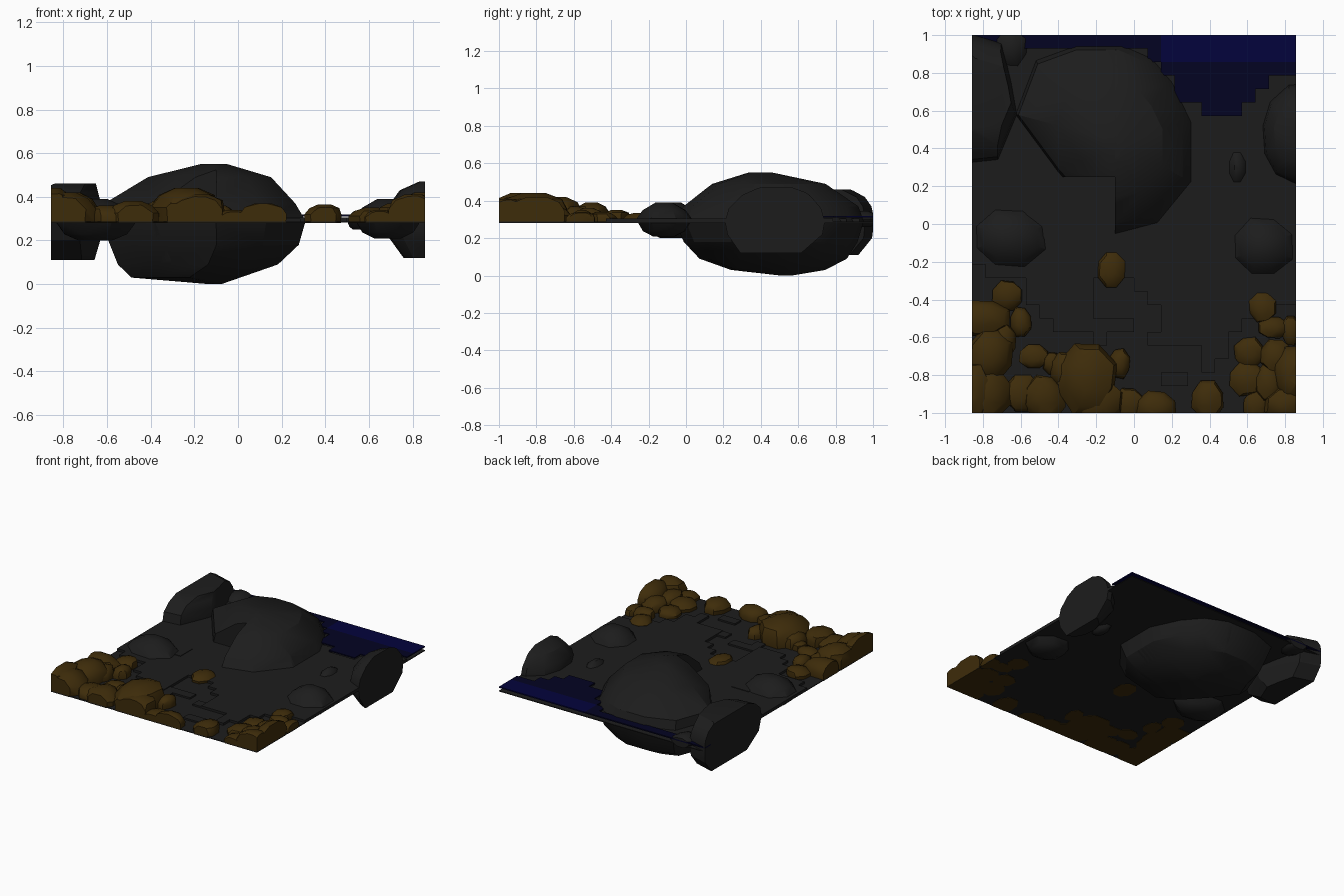
import bpy, bmesh, random
from math import sin, cos, pi, radians
from mathutils import Vector

random.seed(4)
if "Cube" in bpy.data.objects:
    bpy.data.objects.remove(bpy.data.objects["Cube"])

CELL = 1 / 14
HALF_X = 12 * CELL
BASE = 0.28


def material(name, colour):
    mat = bpy.data.materials.new(name)
    mat.use_nodes = True
    mat.diffuse_color = (*colour, 1)
    bsdf = mat.node_tree.nodes["Principled BSDF"]
    bsdf.inputs["Base Color"].default_value = (*colour, 1)
    bsdf.inputs["Roughness"].default_value = 0.9
    return mat


STONE = material("dark stone", (0.012, 0.012, 0.012))
EARTH = material("brown earth", (0.048, 0.025, 0.003))
WATER = material("deep water", (0.001, 0.001, 0.016))
BRIGHT = material("bright water", (0.001, 0.001, 0.045))


def finish(name, bm, *mats):
    bmesh.ops.recalc_face_normals(bm, faces=bm.faces)
    mesh = bpy.data.meshes.new(name)
    bm.to_mesh(mesh)
    bm.free()
    for mat in mats:
        mesh.materials.append(mat)
    obj = bpy.data.objects.new(name, mesh)
    bpy.context.collection.objects.link(obj)
    return obj


def clip(bm, point, normal):
    cut = bmesh.ops.bisect_plane(
        bm, geom=bm.verts[:] + bm.edges[:] + bm.faces[:],
        plane_co=point, plane_no=normal, clear_outer=True)
    edges = [e for e in cut["geom_cut"] if isinstance(e, bmesh.types.BMEdge)]
    if len(edges) > 2:
        bmesh.ops.holes_fill(bm, edges=edges, sides=0)


def rock(name, outline, rings, mat, cuts=(), crease=28):
    """Hull of a plan outline repeated at (z, scale, dx, dy), trimmed to the tile."""
    bm = bmesh.new()
    mid = sum((Vector(p) for p in outline), Vector((0, 0))) / len(outline)
    for z, scale, dx, dy in rings:
        for p in outline:
            q = mid + (Vector(p) - mid) * scale
            bm.verts.new((q.x + dx, q.y + dy, z))
    hull = bmesh.ops.convex_hull(bm, input=bm.verts)
    loose = {g for g in hull["geom_interior"] if isinstance(g, bmesh.types.BMVert)}
    bmesh.ops.delete(bm, geom=list(loose), context="VERTS")
    for side in (-1, 1):
        clip(bm, (side * HALF_X, 0, 0), (side, 0, 0))
        clip(bm, (0, side, 0), (0, side, 0))
    for point, normal in cuts:
        clip(bm, point, normal)
    obj = finish(name, bm, mat)
    bpy.ops.object.select_all(action="DESELECT")
    obj.select_set(True)
    bpy.context.view_layer.objects.active = obj
    bpy.ops.object.shade_smooth_by_angle(angle=radians(crease))


def oval(cx, cy, rx, ry, count=8, wobble=0.08):
    points = []
    for i in range(count):
        a = 2 * pi * (i + 0.5) / count
        r = 1.04 + random.uniform(-wobble, wobble)
        points.append((cx + rx * r * cos(a), cy + ry * r * sin(a)))
    return points


def box(bm, x0, x1, y0, y1, z0, z1):
    made = bmesh.ops.create_cube(bm, size=1)["verts"]
    for v in made:
        v.co = ((x0 + x1) / 2 + v.co.x * (x1 - x0),
                (y0 + y1) / 2 + v.co.y * (y1 - y0),
                (z0 + z1) / 2 + v.co.z * (z1 - z0))
    return {f for v in made for f in v.link_faces}


# Thin ground sheet, with a stepped terrace whose front edge follows the cells
bm = bmesh.new()
box(bm, -HALF_X, HALF_X, -1, 1, BASE + 0.002, BASE + 0.008)
finish("ground_sheet", bm, STONE)

terrace_rows = [11, 10, 10, 10, 8, 7, 6, 6, 6, 10, 10, 10,
                9, 8, 5, 5, 5, 3, 4, 6, 7, 7, 8, 8]
water_rows = [1] * 13 + [2, 3, 5, 5, 6, 6, 6, 5, 4, 3, 3]
bm = bmesh.new()
for i, (front, back) in enumerate(zip(terrace_rows, water_rows)):
    x = -HALF_X + i * CELL
    box(bm, x, x + CELL, -1 + front * CELL, 1 - back * CELL, BASE + 0.006, 0.305)
for i, row, wide, deep in ((14, 2, 2, 1), (13, 5, 1, 1), (10, 6, 2, 1), (9, 5, 1, 2)):
    x, y = -HALF_X + i * CELL, -1 + row * CELL
    box(bm, x, x + wide * CELL, y, y + deep * CELL, BASE + 0.006, 0.3)
box(bm, -8 * CELL, -6 * CELL, -CELL, CELL, 0.3, 0.309)
finish("stepped_terrace", bm, STONE)

# Water sheet along the back, brighter where it is deep
bm = bmesh.new()
for i, rows in enumerate(water_rows):
    x = -HALF_X + i * CELL
    for row in range(rows):
        y = 1 - row * CELL
        faces = box(bm, x, x + CELL, y - CELL, y, 0.309, 0.318)
        if row < 2 and i > 13:
            for f in faces:
                f.material_index = 1
finish("water_sheet", bm, WATER, BRIGHT)

# Great central boulder: a back body, a front wedge and a buried underside,
# leaving a notch at the front left above the ground
body = [(-0.63, 0.58), (-0.52, 0.87), (-0.3, 0.95), (-0.06, 0.95), (0.1, 0.88),
        (0.21, 0.75), (0.31, 0.54), (0.31, 0.22)]
tip = [(0.13, 0), (-0.1, -0.06)]
heel = (-0.4, 0.27)
rings = [(0.18, 0.92, 0, 0), (0.29, 1, 0, 0), (0.37, 0.93, -0.02, 0),
         (0.49, 0.6, 0, -0.04), (0.55, 0.13, -0.015, -0.13),
         (0.09, 0.78, -0.04, 0), (0.03, 0.5, -0.13, 0), (0, 0.06, -0.014, 0)]
notch = Vector((-0.1, 0.25, 0.3))
rock("central_boulder_underside", body + tip + [heel], rings, STONE, [(notch, (0, 0, 1))])
rock("central_boulder_front", body + tip + [heel], rings, STONE, [(notch, (-1, 0, 0))])
rock("central_boulder_body", body + tip + [heel], rings, STONE, [(notch, (0, -1, 0))])

# Boulders sliced by the tile sides
rock("left_boulder",
     [(-1.0, 0.31), (-0.72, 0.34), (-0.62, 0.58), (-0.65, 0.75), (-0.7, 0.96), (-1.0, 1.05)],
     [(0.3, 1, 0, 0), (0.37, 0.95, 0, 0), (0.42, 0.8, 0.01, 0.01), (0.46, 0.5, 0.05, 0.02),
      (0.2, 0.93, 0, 0.01), (0.11, 0.58, 0.03, 0.04)], STONE)
rock("right_boulder",
     [(1.0, 0.14), (0.75, 0.26), (0.69, 0.37), (0.68, 0.52), (0.72, 0.65),
      (0.82, 0.74), (1.0, 0.75)],
     [(0.29, 1, 0, 0), (0.36, 0.92, 0, 0), (0.43, 0.68, 0.02, 0), (0.47, 0.45, 0.08, 0),
      (0.22, 0.95, 0, 0), (0.12, 0.62, 0.03, -0.03)], STONE)

# Smaller grey stones, half sunk in the ground
stones = {
    "left_stone": (-0.66, -0.07, 0.2, 0.16, 0.2, 0.39),
    "right_stone": (0.68, -0.12, 0.16, 0.16, 0.21, 0.39),
    "small_stone": (0.545, 0.3, 0.05, 0.09, 0.25, 0.335),
    "back_stone": (-0.65, 0.94, 0.09, 0.11, 0.26, 0.345),
}
for name, (x, y, rx, ry, low, high) in stones.items():
    mid, h = (low + high) / 2, (high - low) / 2
    rock(name, oval(x, y, rx, ry),
         [(low, 0.4, 0, 0), (mid - h * 0.7, 0.75, 0, 0), (mid, 1, 0, 0),
          (mid + h * 0.55, 0.76, 0, 0), (high, 0.3, 0, 0)], STONE, crease=35)

# Brown lumps: x, y, x radius, y radius, top
left_lumps = [
    (-0.67, -0.38, 0.08, 0.08, 0.35), (-0.6, -0.52, 0.06, 0.08, 0.36),
    (-0.8, -0.5, 0.14, 0.1, 0.39), (-0.76, -0.69, 0.12, 0.15, 0.42),
    (-0.77, -0.9, 0.13, 0.14, 0.42), (-0.86, -0.9, 0.1, 0.17, 0.44),
    (-0.69, -0.62, 0.07, 0.1, 0.37), (-0.53, -0.7, 0.08, 0.07, 0.33),
    (-0.43, -0.74, 0.05, 0.06, 0.34), (-0.59, -0.9, 0.1, 0.1, 0.36),
    (-0.47, -0.92, 0.11, 0.12, 0.38), (-0.37, -0.77, 0.07, 0.1, 0.38),
]
middle_lumps = [
    (-0.25, -0.82, 0.16, 0.19, 0.44), (-0.19, -0.95, 0.13, 0.14, 0.41),
    (-0.08, -0.74, 0.06, 0.08, 0.36), (-0.03, -0.95, 0.08, 0.08, 0.34),
    (0.12, -0.97, 0.11, 0.09, 0.37), (0.39, -0.93, 0.09, 0.1, 0.365),
    (-0.12, -0.24, 0.07, 0.1, 0.335),
]
right_lumps = [
    (0.68, -0.44, 0.07, 0.08, 0.34), (0.74, -0.55, 0.08, 0.06, 0.35),
    (0.83, -0.56, 0.05, 0.08, 0.34), (0.61, -0.68, 0.08, 0.08, 0.34),
    (0.75, -0.7, 0.09, 0.09, 0.37), (0.6, -0.82, 0.1, 0.09, 0.35),
    (0.72, -0.84, 0.08, 0.1, 0.37), (0.84, -0.8, 0.1, 0.15, 0.42),
    (0.65, -0.96, 0.07, 0.08, 0.34), (0.81, -0.96, 0.12, 0.1, 0.41),
]
for side, lumps in (("left", left_lumps), ("middle", middle_lumps), ("right", right_lumps)):
    for n, (x, y, rx, ry, top) in enumerate(lumps, 1):
        h = top - BASE
        dx, dy = random.uniform(-0.15, 0.15) * rx, random.uniform(-0.15, 0.15) * ry
        rock(f"{side}_earth_lump_{n}", oval(x, y, rx, ry),
             [(BASE, 0.97, 0, 0), (BASE + h * 0.45, 1, 0, 0),
              (BASE + h * 0.8, 0.8, dx, dy), (top, 0.35, dx, dy)], EARTH, crease=40)
